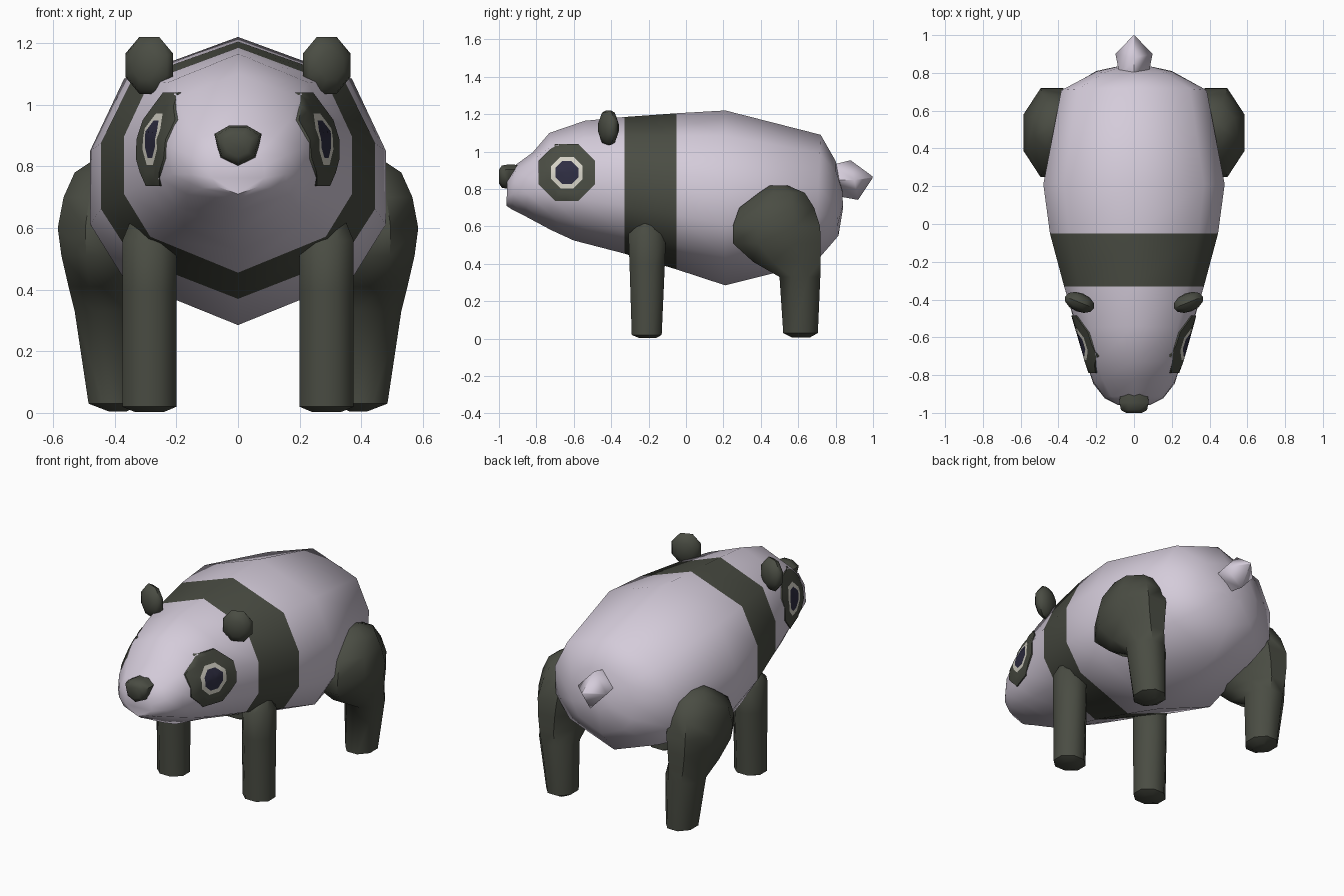
import bpy, bmesh, math
from mathutils import Vector, Matrix
from mathutils.bvhtree import BVHTree

cube = bpy.data.objects.get("Cube")
if cube:
    bpy.data.objects.remove(cube, do_unlink=True)


def material(name, rgb):
    m = bpy.data.materials.new(name)
    m.use_nodes = True
    m.diffuse_color = (*rgb, 1)
    bsdf = next(n for n in m.node_tree.nodes if n.type == 'BSDF_PRINCIPLED')
    bsdf.inputs["Base Color"].default_value = (*rgb, 1)
    bsdf.inputs["Roughness"].default_value = 0.8
    return m


PALE = material("pale lilac fur", (0.66, 0.60, 0.70))
DARK = material("dark fur", (0.068, 0.073, 0.056))
CREAM = material("cream eye ring", (0.66, 0.64, 0.56))
NAVY = material("navy iris", (0.028, 0.027, 0.055))


def finish(name, bm, mats, angle=50):
    bmesh.ops.recalc_face_normals(bm, faces=bm.faces[:])
    me = bpy.data.meshes.new(name)
    bm.to_mesh(me)
    bm.free()
    for m in mats:
        me.materials.append(m)
    for p in me.polygons:
        p.use_smooth = True
    me.set_sharp_from_angle(angle=math.radians(angle))
    ob = bpy.data.objects.new(name, me)
    bpy.context.collection.objects.link(ob)
    return ob


def loft(name, rings, mats, band=None, angle=50):
    """Skin closed rings of points and cap both ends."""
    bm = bmesh.new()
    loops = [[bm.verts.new(p) for p in r] for r in rings]
    for i, (a, b) in enumerate(zip(loops, loops[1:])):
        n = len(a)
        for k in range(n):
            f = bm.faces.new((a[k], a[(k + 1) % n], b[(k + 1) % n], b[k]))
            f.material_index = 1 if i == band else 0
    for end in (loops[0], loops[-1]):
        bm.faces.new(end)
    return finish(name, bm, mats, angle)


def mirrored(name, build):
    for side, sx in (("left", 1), ("right", -1)):
        build(side + "_" + name, sx)


# Body and head: top y, top z, bottom y, bottom z, half width
SECTIONS = [
    (-0.955, 0.86, -0.96, 0.71, 0.085),
    (-0.91, 0.93, -0.93, 0.69, 0.155),
    (-0.82, 0.995, -0.86, 0.655, 0.215),
    (-0.73, 1.10, -0.72, 0.58, 0.255),
    (-0.54, 1.165, -0.60, 0.525, 0.297),
    (-0.33, 1.185, -0.33, 0.455, 0.37),
    (-0.05, 1.205, -0.05, 0.37, 0.445),
    (0.21, 1.22, 0.21, 0.285, 0.48),
    (0.72, 1.09, 0.69, 0.405, 0.385),
    (0.80, 0.95, 0.815, 0.55, 0.20),
    (0.835, 0.80, 0.84, 0.70, 0.07),
]
HALF = [(0, 1), (0.77, 0.71), (1, 0.21), (1, -0.30), (0.77, -0.68), (0, -1)]
PROFILE = HALF + [(-x, f) for x, f in HALF[-2:0:-1]]


def body_ring(yt, zt, yb, zb, hw):
    return [(x * hw, yb + (yt - yb) * (f + 1) / 2, zb + (zt - zb) * (f + 1) / 2)
            for x, f in PROFILE]


body = loft("body", [body_ring(*s) for s in SECTIONS], [PALE, DARK], band=5)
tmp = bmesh.new()
tmp.from_mesh(body.data)
body_tree = BVHTree.FromBMesh(tmp)
tmp.free()


# Legs: stacked eight-sided sections (z, y0, y1, x0, x1)
def leg_rings(sections, sx):
    c = math.cos(math.pi / 8)
    rings = []
    for z, y0, y1, x0, x1 in sections:
        ring = []
        for k in range(8):
            a = math.pi / 8 + k * math.pi / 4
            ring.append((sx * ((x0 + x1) / 2 + (x1 - x0) / 2 * math.cos(a) / c),
                         (y0 + y1) / 2 + (y1 - y0) / 2 * math.sin(a) / c, z))
        rings.append(ring)
    return rings


FRONT_LEG = [
    (0.003, -0.25, -0.16, 0.24, 0.335),
    (0.02, -0.29, -0.13, 0.20, 0.375),
    (0.40, -0.302, -0.113, 0.20, 0.375),
    (0.56, -0.308, -0.107, 0.20, 0.375),
    (0.62, -0.24, -0.17, 0.24, 0.35),
]
BACK_LEG = [
    (0.005, 0.57, 0.66, 0.36, 0.42),
    (0.03, 0.52, 0.705, 0.32, 0.485),
    (0.33, 0.50, 0.718, 0.32, 0.53),
    (0.41, 0.36, 0.72, 0.32, 0.55),
    (0.51, 0.25, 0.72, 0.30, 0.573),
    (0.60, 0.25, 0.717, 0.28, 0.585),
    (0.70, 0.285, 0.685, 0.28, 0.566),
    (0.78, 0.39, 0.635, 0.30, 0.53),
    (0.82, 0.45, 0.54, 0.36, 0.47),
]
mirrored("front_leg", lambda n, sx: loft(n, leg_rings(FRONT_LEG, sx), [DARK]))
mirrored("back_leg", lambda n, sx: loft(n, leg_rings(BACK_LEG, sx), [DARK]))


# Ears: flattened low-poly balls, outer edges swept back
def ear(name, sx):
    bm = bmesh.new()
    bmesh.ops.create_uvsphere(bm, u_segments=8, v_segments=6, radius=1)
    mat = (Matrix.Translation((sx * 0.288, -0.415, 1.128))
           @ Matrix.Rotation(sx * math.radians(22), 4, 'Z')
           @ Matrix.Diagonal((0.09, 0.05, 0.10, 1))
           @ Matrix.Rotation(math.pi / 2, 4, 'X')
           @ Matrix.Rotation(math.pi / 8, 4, 'Z'))
    bmesh.ops.transform(bm, matrix=mat, verts=bm.verts)
    finish(name, bm, [DARK])


mirrored("ear", ear)


# Eyes: octagonal patch, ring and iris laid onto the head
def eye(name, sx):
    bm = bmesh.new()

    def on_head(y, z):
        hit = body_tree.ray_cast(Vector((sx * 2, y, z)), Vector((-sx, 0, 0)))[0]
        return bm.verts.new(hit + Vector((sx * 0.007, -0.002, 0.001)))

    cy, cz = -0.635, 0.887
    centre = on_head(cy, cz)
    radii = [0.033, 0.066, 0.078, 0.091, 0.115, 0.14, 0.164]
    colours = [2, 2, 1, 1, 0, 0, 0]
    prev = None
    for r, colour in zip(radii, colours):
        ring = []
        for k in range(16):
            a = k * math.pi / 8
            rr = r if k % 2 else r * math.cos(math.pi / 8)
            ring.append(on_head(cy + rr * math.cos(a), cz + rr * math.sin(a)))
        for k in range(16):
            j = (k + 1) % 16
            if prev:
                f = bm.faces.new((prev[k], prev[j], ring[j], ring[k]))
            else:
                f = bm.faces.new((centre, ring[k], ring[j]))
            f.material_index = colour
        prev = ring
    bm.normal_update()
    if sum(f.normal.x for f in bm.faces) * sx < 0:
        bmesh.ops.reverse_faces(bm, faces=bm.faces[:])
    # thin rim closing the plate down to the head
    rim = [bm.verts.new(v.co - Vector((sx * 0.009, 0, 0))) for v in prev]
    for k in range(16):
        j = (k + 1) % 16
        bm.faces.new((prev[k], prev[j], rim[j], rim[k]))
    finish(name, bm, [DARK, CREAM, NAVY])


mirrored("eye_patch", eye)

# Nose: seven-sided button
NOSE = [(0, 0.80), (0.058, 0.828), (0.077, 0.905), (0.03, 0.932),
        (-0.03, 0.932), (-0.077, 0.905), (-0.058, 0.828)]
loft("nose", [[(x * s, y, 0.868 + (z - 0.868) * s) for x, z in NOSE]
              for y, s in ((-0.90, 0.95), (-0.945, 1), (-0.985, 0.9), (-1.0, 0.55))],
     [DARK])

# Tail: pointed four-sided stub
loft("tail", [[(r * math.sin(k * math.pi / 2), y + t * math.cos(k * math.pi / 2),
                0.848 + dz + r * 1.08 * math.cos(k * math.pi / 2)) for k in range(4)]
              for y, t, r, dz in ((0.78, 0, 0.075, 0), (0.90, -0.02, 0.098, 0),
                                  (0.998, 0, 0.004, 0.015))],
     [PALE], angle=80)
